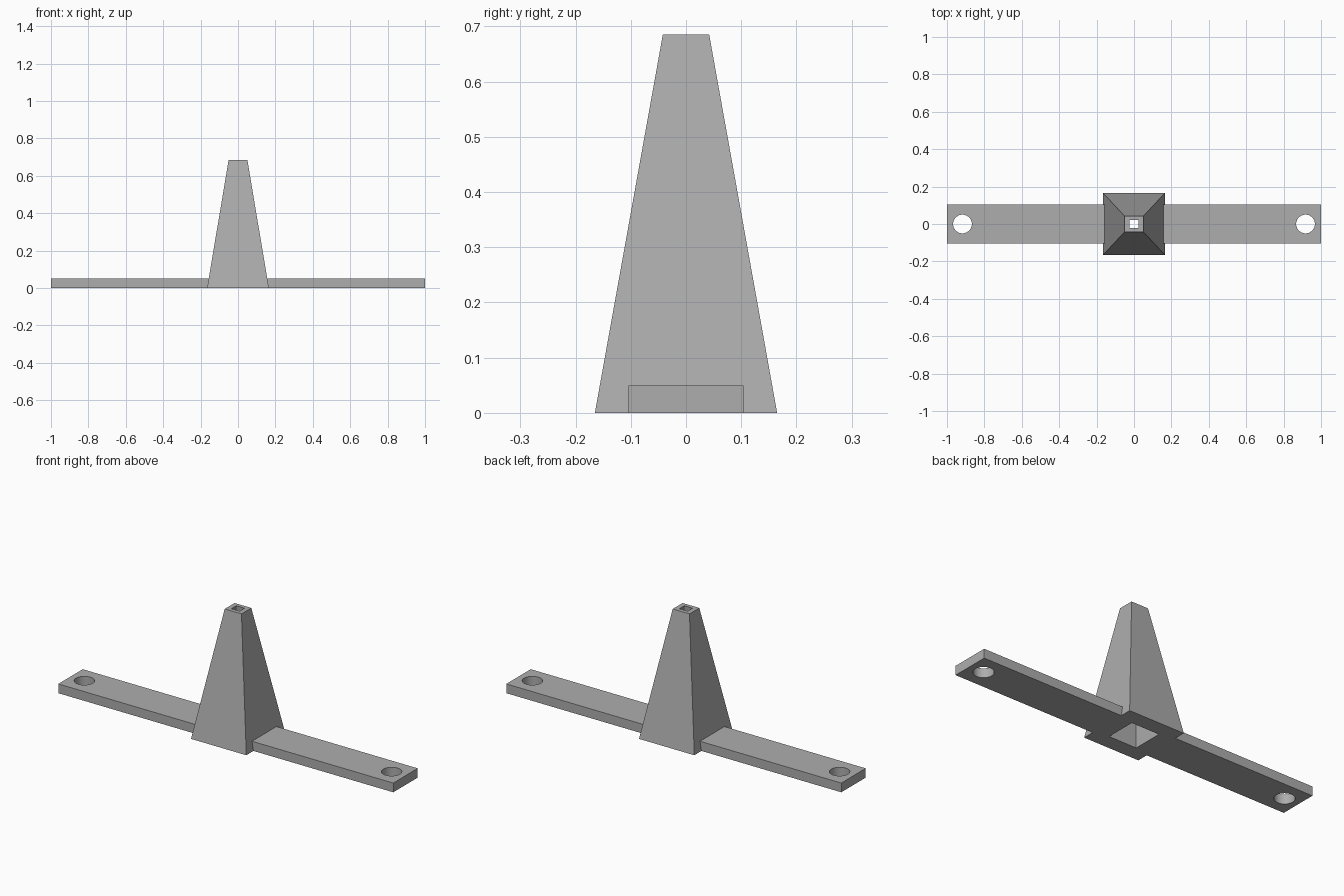
import bpy
import bmesh

cube = bpy.data.objects.get("Cube")
if cube:
    bpy.data.objects.remove(cube, do_unlink=True)

HEIGHT = 0.685
BAR_TOP = 0.05
BASE = (0.165, 0.165)
TIP = (0.05, 0.042)

grey = bpy.data.materials.new("plain grey")
grey.use_nodes = True
colour = (0.42, 0.42, 0.42, 1)
grey.diffuse_color = colour
grey.node_tree.nodes["Principled BSDF"].inputs["Base Color"].default_value = colour


def finish(name, bm):
    bmesh.ops.recalc_face_normals(bm, faces=bm.faces)
    mesh = bpy.data.meshes.new(name)
    bm.to_mesh(mesh)
    bm.free()
    mesh.materials.append(grey)
    obj = bpy.data.objects.new(name, mesh)
    bpy.context.collection.objects.link(obj)
    return obj


def frustum(name, low, high, z0, z1):
    """Four-sided block whose half sizes go from low to high."""
    bm = bmesh.new()
    bmesh.ops.create_cube(bm, size=2)
    for v in bm.verts:
        half, z = (high, z1) if v.co.z > 0 else (low, z0)
        v.co = (v.co.x * half[0], v.co.y * half[1], z)
    return finish(name, bm)


def cylinder(name, x, radius):
    bm = bmesh.new()
    bmesh.ops.create_cone(bm, cap_ends=True, segments=48, radius1=radius,
                          radius2=radius, depth=0.2)
    bmesh.ops.translate(bm, verts=bm.verts, vec=(x, 0, BAR_TOP / 2))
    return finish(name, bm)


def combine(target, tool, operation):
    """Apply a boolean and remove the tool object."""
    mod = target.modifiers.new("cut", "BOOLEAN")
    mod.operation = operation
    mod.solver = "EXACT"
    mod.object = tool
    bpy.context.view_layer.objects.active = target
    bpy.ops.object.modifier_apply(modifier=mod.name)
    bpy.data.objects.remove(tool, do_unlink=True)


# Tapered tower joined to the flat mounting bar
stand = frustum("tower_with_mounting_bar", BASE, TIP, 0, HEIGHT)
bar = frustum("mounting_bar", (1, 0.104), (1, 0.104), 0, BAR_TOP)
combine(stand, bar, "UNION")

# Tapered bore at half the tower's width, extended past both ends
def bore_half(z):
    t = z / HEIGHT
    return [(a + (b - a) * t) / 2 for a, b in zip(BASE, TIP)]


z0, z1 = -0.02, HEIGHT + 0.02
combine(stand, frustum("bore", bore_half(z0), bore_half(z1), z0, z1), "DIFFERENCE")

# Screw holes near the bar ends
for side in (-1, 1):
    combine(stand, cylinder("screw_hole", side * 0.917, 0.05), "DIFFERENCE")

# Smooth hole walls, sharp edges elsewhere
bpy.ops.object.select_all(action="DESELECT")
stand.select_set(True)
bpy.context.view_layer.objects.active = stand
bpy.ops.object.shade_smooth_by_angle()
